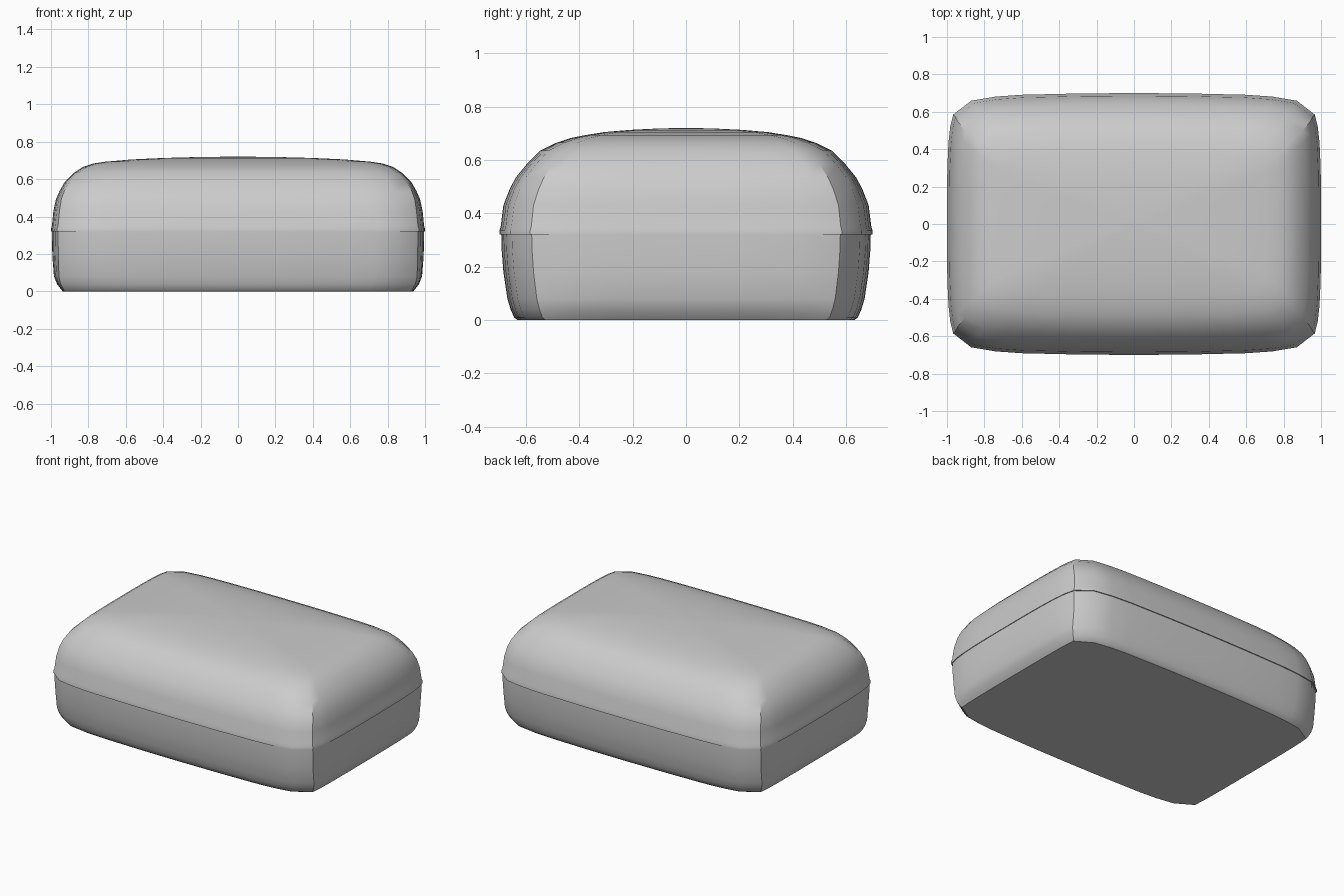
import bpy, bmesh
from math import radians

if "Cube" in bpy.data.objects:
    bpy.data.objects.remove(bpy.data.objects["Cube"])

# One quarter of the plan outline, as fractions of half length and half width
QUARTER = [(1, 0), (1, .21), (.998, .43), (.992, .62), (.983, .74), (.967, .835),
           (.87, .942), (.74, .973), (.6, .987), (.3, .997), (0, 1)]
OUTLINE = (QUARTER[:-1]
           + [(-x, y) for x, y in reversed(QUARTER)][:-1]
           + [(-x, -y) for x, y in QUARTER][:-1]
           + [(x, -y) for x, y in reversed(QUARTER)][:-1])


def shell(name, levels):
    """Skin stacked outline rings: (height, half length, half width, end bulge)."""
    bm = bmesh.new()
    rings = []
    for z, hx, hy, b in levels:
        ring = []
        for u, v in OUTLINE:
            # flatten the bulge of the short ends only
            if abs(u) > .96:
                u = (1 - (1 - abs(u)) * b) * (1 if u > 0 else -1)
            ring.append(bm.verts.new((hx * u, hy * v, z)))
        rings.append(ring)
    n = len(OUTLINE)
    for lo, hi in zip(rings, rings[1:]):
        for i in range(n):
            j = (i + 1) % n
            bm.faces.new((lo[i], lo[j], hi[j], hi[i]))
    bm.faces.new(rings[0][::-1])
    bm.faces.new(rings[-1])
    bmesh.ops.recalc_face_normals(bm, faces=bm.faces[:])
    mesh = bpy.data.meshes.new(name)
    bm.to_mesh(mesh)
    bm.free()
    obj = bpy.data.objects.new(name, mesh)
    bpy.context.collection.objects.link(obj)
    bpy.ops.object.select_all(action='DESELECT')
    obj.select_set(True)
    bpy.context.view_layer.objects.active = obj
    bpy.ops.object.shade_smooth_by_angle(angle=radians(32))
    return obj


# Lower tub with flat base
shell("case_base", [
    (0, .937, .632, .3), (.01, .946, .645, .4), (.04, .968, .658, .6),
    (.08, .984, .67, .8), (.18, .992, .685, 1), (.27, .995, .692, 1),
    (.32, .995, .693, 1)])

# Domed lid with a raised lip along the seam
shell("case_lid", [
    (.32, 1, .70, 1), (.335, 1, .70, 1), (.35, .995, .695, 1),
    (.43, .987, .685, 1), (.49, .974, .662, .9), (.535, .955, .638, .8),
    (.585, .926, .597, .8), (.635, .875, .548, .8), (.665, .83, .486, .8),
    (.683, .775, .43, .8), (.693, .71, .38, .9), (.705, .57, .305, 1),
    (.713, .40, .21, 1), (.718, .22, .11, 1), (.72, .06, .03, 1)])
